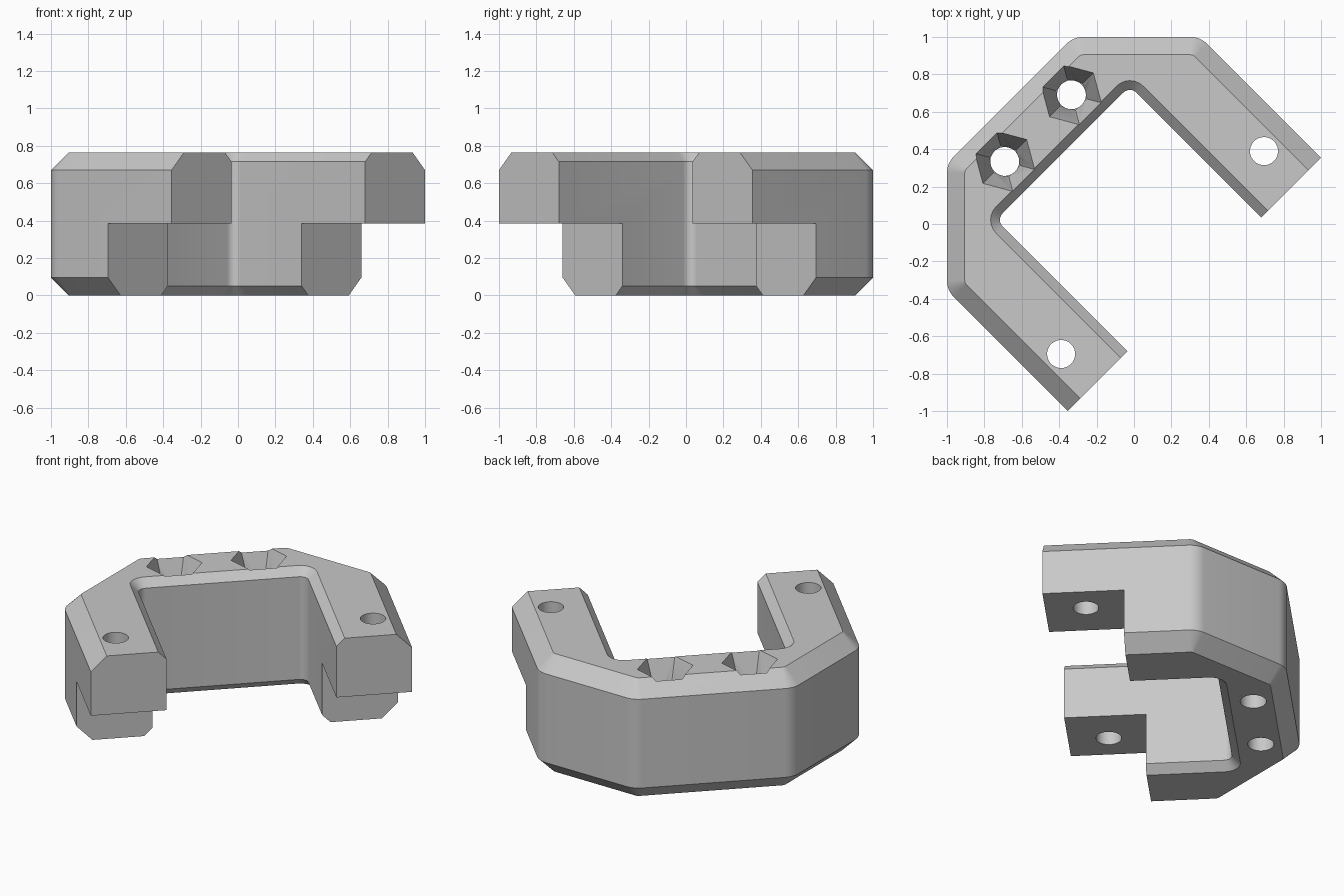
import bpy, bmesh, math
from mathutils import Matrix, Vector

if "Cube" in bpy.data.objects:
    bpy.data.objects.remove(bpy.data.objects["Cube"], do_unlink=True)

HEIGHT, LAP_Z = 0.765, 0.385
OUT_BEVEL, IN_BEVEL = 0.095, 0.05
ARM_OUT, ARM_IN = 0.958, 0.506      # arm sides
BACK_OUT, BACK_IN = 0.937, 0.537    # back wall sides
ARM_END, LAP_END = -0.456, 0.025
TURN = Matrix.Rotation(math.radians(45), 4, 'Z')

grey = bpy.data.materials.new("plain_grey")
grey.use_nodes = True
colour = (0.58, 0.58, 0.58, 1)
grey.diffuse_color = colour
grey.node_tree.nodes["Principled BSDF"].inputs["Base Color"].default_value = colour


def make_object(name, bm):
    """Turn the part by 45 degrees and link it."""
    bmesh.ops.recalc_face_normals(bm, faces=bm.faces)
    bm.transform(TURN)
    mesh = bpy.data.meshes.new(name)
    bm.to_mesh(mesh)
    bm.free()
    mesh.materials.append(grey)
    obj = bpy.data.objects.new(name, mesh)
    bpy.context.collection.objects.link(obj)
    return obj


def fillet(before, corner, after, radius, steps=6):
    """Points of a rounded corner."""
    a, b = (before - corner).normalized(), (after - corner).normalized()
    half = a.angle(b) / 2
    centre = corner + (a + b).normalized() * radius / math.sin(half)
    start = corner + a * radius / math.tan(half) - centre
    end = corner + b * radius / math.tan(half) - centre
    sweep = math.atan2(start.x * end.y - start.y * end.x, start.dot(end))
    first = math.atan2(start.y, start.x)
    angles = [first + sweep * i / steps for i in range(steps + 1)]
    return [centre + radius * Vector((math.cos(t), math.sin(t))) for t in angles]


def outline(out, inn):
    """Bracket outline, inset by out on the outside and inn on the inside."""
    side, back = ARM_OUT - out, BACK_OUT - out
    slant = math.sqrt(2) * (1 - out)
    end = Vector((side, ARM_END))
    low, high = Vector((side, slant - side)), Vector((slant - back, back))
    middle = Vector((0, back))
    corner = Vector((ARM_IN + inn, BACK_IN + inn))
    tip, inner_mid = Vector((corner.x, ARM_END)), Vector((0, corner.y))
    outer = [end] + fillet(end, low, high, 0.13 - out) + fillet(low, high, middle, 0.13 - out)
    inner = fillet(inner_mid, corner, tip, 0.05 + inn) + [tip]
    flip = lambda pts: [Vector((-p.x, p.y)) for p in reversed(pts)]
    return outer + flip(outer) + flip(inner) + inner


# Bevelled bracket body, lofted through its levels
bm = bmesh.new()
rings = []
for z in (0, IN_BEVEL, OUT_BEVEL, HEIGHT - OUT_BEVEL, HEIGHT - IN_BEVEL, HEIGHT):
    edge = min(z, HEIGHT - z)
    pts = outline(max(0, OUT_BEVEL - edge), max(0, IN_BEVEL - edge))
    rings.append([bm.verts.new((p.x, p.y, z)) for p in pts])
for lower, upper in zip(rings, rings[1:]):
    for i in range(len(lower)):
        bm.faces.new((lower[i - 1], lower[i], upper[i], upper[i - 1]))
bm.faces.new(rings[0])
bm.faces.new(rings[-1])
bracket = make_object("bracket", bm)


def cut(bm):
    """Subtract a shape from the bracket."""
    cutter = make_object("cutter", bm)
    cutter.hide_render = True
    mod = bracket.modifiers.new("cut", 'BOOLEAN')
    mod.operation, mod.solver, mod.object = 'DIFFERENCE', 'EXACT', cutter
    bpy.ops.object.modifier_apply(modifier=mod.name)
    bpy.data.objects.remove(cutter, do_unlink=True)


def cone_cut(x, y, z0, z1, r0, r1, sides):
    bm = bmesh.new()
    place = Matrix.Translation((x, y, (z0 + z1) / 2)) @ Matrix.Rotation(math.radians(30), 4, 'Z')
    bmesh.ops.create_cone(bm, cap_ends=True, segments=sides, radius1=r0, radius2=r1,
                          depth=z1 - z0, matrix=place)
    cut(bm)


bpy.ops.object.select_all(action='DESELECT')
bracket.select_set(True)
bpy.context.view_layer.objects.active = bracket

# Step under both arm ends
bm = bmesh.new()
bmesh.ops.create_cube(bm, size=1, matrix=Matrix.Translation((0, LAP_END - 0.5, LAP_Z - 0.5))
                      @ Matrix.Diagonal((3, 1, 1, 1)))
cut(bm)

# Screw holes in the arms, holes with tapered six-sided pockets in the back
for s in (-1, 1):
    cone_cut(s * 0.767, -0.216, -0.1, 1, 0.075, 0.075, 40)
    cone_cut(s * 0.252, 0.725, HEIGHT - 0.22, HEIGHT + 0.02, 0.085, 0.173, 6)
    cone_cut(s * 0.252, 0.725, -0.1, 1, 0.077, 0.077, 40)

bpy.ops.object.shade_smooth_by_angle(angle=math.radians(25))
